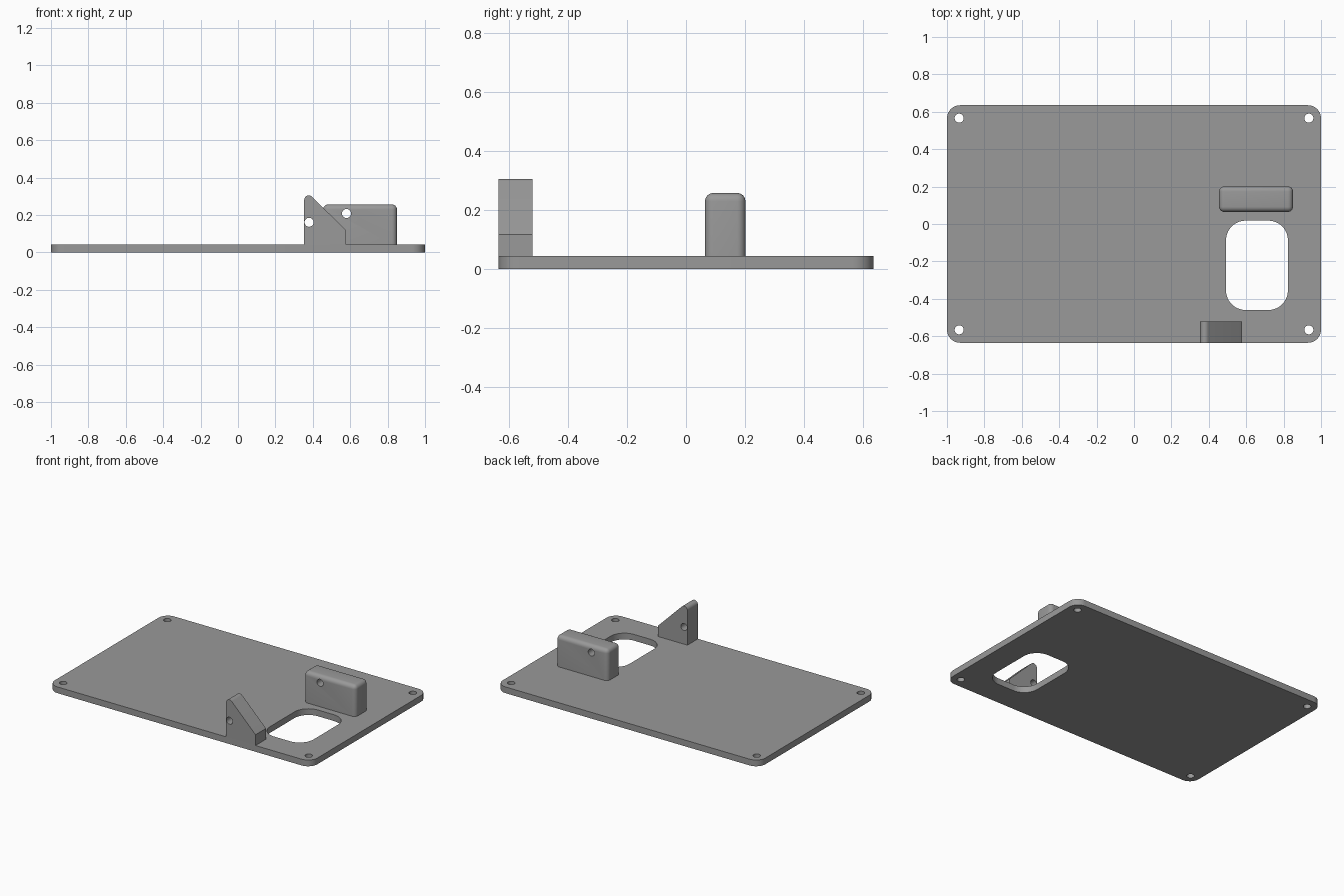
import bpy, bmesh, math
from mathutils import Matrix

if "Cube" in bpy.data.objects:
    bpy.data.objects.remove(bpy.data.objects["Cube"])

T = 0.043  # plate thickness

grey = bpy.data.materials.new("plain grey")
grey.diffuse_color = (0.32, 0.32, 0.32, 1)
grey.use_nodes = True
grey.node_tree.nodes["Principled BSDF"].inputs["Base Color"].default_value = grey.diffuse_color


def make_object(name, bm):
    bmesh.ops.recalc_face_normals(bm, faces=bm.faces[:])
    mesh = bpy.data.meshes.new(name)
    bm.to_mesh(mesh)
    bm.free()
    mesh.materials.append(grey)
    ob = bpy.data.objects.new(name, mesh)
    bpy.context.collection.objects.link(ob)
    return ob


def prism(name, points, vector):
    """Extrude a closed outline along a vector."""
    bm = bmesh.new()
    face = bm.faces.new([bm.verts.new(p) for p in points])
    ext = bmesh.ops.extrude_face_region(bm, geom=[face])
    bmesh.ops.translate(bm, vec=vector,
                        verts=[v for v in ext["geom"] if isinstance(v, bmesh.types.BMVert)])
    return make_object(name, bm)


def arc(cx, cy, r, start, end, n=10):
    angles = [math.radians(start + (end - start) * i / n) for i in range(n + 1)]
    return [(cx + r * math.cos(a), cy + r * math.sin(a)) for a in angles]


def rounded_rect(x0, x1, y0, y1, r):
    return (arc(x1 - r, y1 - r, r, 0, 90) + arc(x0 + r, y1 - r, r, 90, 180)
            + arc(x0 + r, y0 + r, r, 180, 270) + arc(x1 - r, y0 + r, r, 270, 360))


def drill(location, radius, axis):
    bm = bmesh.new()
    bmesh.ops.create_cone(bm, cap_ends=True, segments=32, radius1=radius, radius2=radius, depth=0.4)
    if axis == "Y":
        bmesh.ops.rotate(bm, verts=bm.verts[:], matrix=Matrix.Rotation(math.pi / 2, 3, "X"))
    bmesh.ops.translate(bm, verts=bm.verts[:], vec=location)
    return make_object("hole_cutter", bm)


def activate(ob):
    bpy.ops.object.select_all(action="DESELECT")
    ob.select_set(True)
    bpy.context.view_layer.objects.active = ob


def finish(ob, cutters):
    """Cut the openings, then smooth the curved walls."""
    activate(ob)
    for cutter in cutters:
        mod = ob.modifiers.new("cut", "BOOLEAN")
        mod.operation = "DIFFERENCE"
        mod.solver = "EXACT"
        mod.object = cutter
        bpy.ops.object.modifier_apply(modifier=mod.name)
        bpy.data.objects.remove(cutter, do_unlink=True)
    bpy.ops.object.shade_smooth_by_angle(angle=math.radians(30))


# Base plate with corner screw holes and a rounded window
outline = rounded_rect(-1, 1, -0.635, 0.635, 0.07)
plate = prism("base_plate", [(x, y, 0) for x, y in outline], (0, 0, T))
cutters = [drill((sx * 0.935, sy * 0.566, 0), 0.024, "Z") for sx in (-1, 1) for sy in (-1, 1)]
window = rounded_rect(0.492, 0.823, -0.46, 0.018, 0.105)
cutters.append(prism("window_cutter", [(x, y, -0.1) for x, y in window], (0, 0, 0.3)))
finish(plate, cutters)

# Sloped bracket on the front edge, with a rounded tip
profile = [(0.354, T), (0.578, T), (0.578, 0.117)] + arc(0.379, 0.28, 0.025, 45, 180)
bracket = prism("sloped_bracket", [(x, -0.635, z) for x, z in profile], (0, 0.114, 0))
finish(bracket, [drill((0.38, -0.58, 0.161), 0.024, "Y")])

# Upright block, rounded everywhere except at its foot
bm = bmesh.new()
bmesh.ops.create_cube(bm, size=1)
bmesh.ops.scale(bm, verts=bm.verts[:], vec=(0.395, 0.137, 0.257 - T))
bmesh.ops.translate(bm, verts=bm.verts[:], vec=(0.6525, 0.133, (0.257 + T) / 2))
edges = [e for e in bm.edges if max(v.co.z for v in e.verts) > T + 0.01]
bmesh.ops.bevel(bm, geom=edges, offset=0.028, segments=6, profile=0.5, affect="EDGES")
block = make_object("upright_block", bm)
finish(block, [drill((0.58, 0.133, 0.208), 0.024, "Y")])
